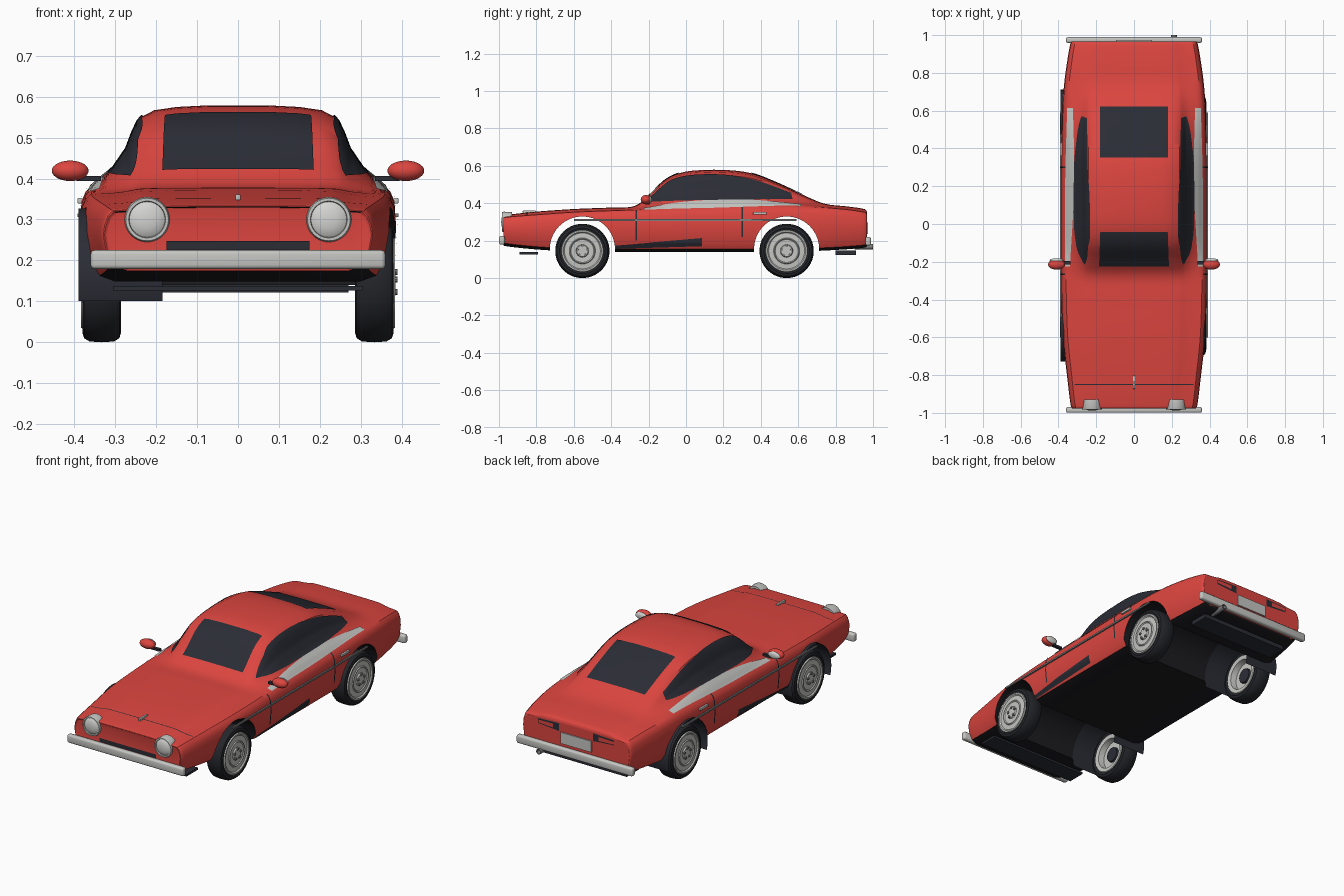
import bpy, bmesh
from math import pi, sin, cos, radians
from mathutils import Vector
from mathutils.bvhtree import BVHTree

cube = bpy.data.objects.get("Cube")
if cube:
    bpy.data.objects.remove(cube, do_unlink=True)


def material(name, rgb):
    m = bpy.data.materials.new(name)
    m.use_nodes = True
    m.diffuse_color = (*rgb, 1)
    m.node_tree.nodes["Principled BSDF"].inputs["Base Color"].default_value = (*rgb, 1)
    return m


RED = material("red paint", (0.72, 0.06, 0.05))
DARK = material("dark glass and trim", (0.024, 0.026, 0.036))
RUBBER = material("rubber", (0.018, 0.019, 0.024))
BLACK = material("black underside", (0.012, 0.012, 0.015))
CHROME = material("light metal", (0.56, 0.56, 0.54))
GREY = material("grey metal", (0.22, 0.22, 0.22))
LENS = material("pale lens", (0.66, 0.66, 0.64))


def finish(name, bm, *mats, angle=35):
    bmesh.ops.remove_doubles(bm, verts=bm.verts, dist=1e-5)
    me = bpy.data.meshes.new(name)
    bm.to_mesh(me)
    bm.free()
    for m in mats:
        me.materials.append(m)
    for p in me.polygons:
        p.use_smooth = True
    me.set_sharp_from_angle(angle=radians(angle))
    ob = bpy.data.objects.new(name, me)
    bpy.context.collection.objects.link(ob)
    return ob


def skin(rows, wrap=False, caps=False):
    """Bridge rows of points into a surface."""
    bm = bmesh.new()
    vs = [[bm.verts.new(p) for p in r] for r in rows]
    n = len(rows[0])
    for a, b in zip(vs, vs[1:]):
        for i in range(n if wrap else n - 1):
            j = (i + 1) % n
            bm.faces.new((a[i], a[j], b[j], b[i]))
    if caps:
        bm.faces.new(vs[0])
        bm.faces.new(vs[-1])
    bmesh.ops.remove_doubles(bm, verts=bm.verts, dist=1e-5)
    bmesh.ops.recalc_face_normals(bm, faces=bm.faces)
    return bm


def lathe(name, profile, loc, axis, mat, segs=40):
    """Turn (distance, radius) points around an axis."""
    rot = Vector((1, 0, 0)).rotation_difference(Vector(axis))
    rows = [[Vector(loc) + rot @ Vector((d, r * cos(2 * pi * k / segs), r * sin(2 * pi * k / segs)))
             for k in range(segs)] for d, r in profile]
    return finish(name, skin(rows, wrap=True), mat)


def box(name, loc, size, mat, bevel=0.0):
    bm = bmesh.new()
    bmesh.ops.create_cube(bm, size=1)
    for v in bm.verts:
        v.co = Vector(loc) + Vector(size) * v.co
    if bevel:
        bmesh.ops.bevel(bm, geom=bm.edges[:], offset=bevel, segments=3, profile=0.5, affect='EDGES')
    return finish(name, bm, mat)


def along(pts, t):
    """Smooth curve through points, t from 0 to 1."""
    s = t * (len(pts) - 1)
    i = min(int(s), len(pts) - 2)
    f = s - i
    p0, p1, p2, p3 = (Vector(pts[min(max(k, 0), len(pts) - 1)]) for k in range(i - 1, i + 3))
    return 0.5 * (2 * p1 + (p2 - p0) * f + (2 * p0 - 5 * p1 + 4 * p2 - p3) * f * f
                  + (3 * p1 - p0 - 3 * p2 + p3) * f ** 3)


# Body: stations of y, half width, bottom, shoulder, top
STATIONS = [
    (-0.972, 0.32, 0.18, 0.315, 0.328), (-0.96, 0.335, 0.17, 0.325, 0.337),
    (-0.8, 0.355, 0.153, 0.338, 0.355), (-0.6, 0.377, 0.142, 0.352, 0.369),
    (-0.4, 0.385, 0.14, 0.36, 0.377), (-0.28, 0.386, 0.14, 0.364, 0.384),
    (-0.2, 0.386, 0.14, 0.367, 0.44), (-0.11, 0.386, 0.14, 0.37, 0.525),
    (-0.02, 0.386, 0.14, 0.373, 0.565), (0.1, 0.386, 0.14, 0.375, 0.578),
    (0.24, 0.386, 0.14, 0.378, 0.576), (0.36, 0.386, 0.14, 0.38, 0.557),
    (0.5, 0.383, 0.14, 0.383, 0.502), (0.62, 0.379, 0.142, 0.382, 0.447),
    (0.74, 0.37, 0.147, 0.376, 0.398), (0.86, 0.354, 0.154, 0.366, 0.383),
    (0.95, 0.338, 0.162, 0.352, 0.37), (0.967, 0.328, 0.17, 0.342, 0.355)]
CABIN = [(0.34, 0.1), (0.305, 0.24), (0.272, 0.48), (0.257, 0.68), (0.24, 0.85),
         (0.205, 0.94), (0.15, 0.98), (0.07, 1.0)]


def section(y, w, zb, zs, zt):
    side = [(0.4 * w, zb), (0.82 * w, zb), (0.93 * w, zb + 0.015), (0.98 * w, zb + 0.05),
            (w, zb + 0.6 * (zs - zb)), (0.99 * w, zs - 0.035), (0.965 * w, zs - 0.012), (0.93 * w, zs)]
    side += [(x * w / 0.386, zs + f * (zt - zs)) for x, f in CABIN]
    return [(x, y, z) for x, z in side] + [(-x, y, z) for x, z in reversed(side)]


STEPS = 6 * (len(STATIONS) - 1)
bm = skin([section(*along(STATIONS, k / STEPS)) for k in range(STEPS + 1)], wrap=True, caps=True)
surface = BVHTree.FromBMesh(bm)
for f in bm.faces:
    f.material_index = 1 if f.normal.z < -0.5 else 0
body = finish("body", bm, RED, BLACK)

# Wheel arches cut right through the body
AXLES = {"front": -0.554, "rear": 0.538}
cutters = []
for end, y in AXLES.items():
    c = lathe(end + "_arch_cutter", [(-1, 0), (-1, 0.174), (1, 0.174), (1, 0)], (0, y, 0.155), (1, 0, 0), RED, 64)
    c.data.materials.append(DARK)
    for p in c.data.polygons:
        p.material_index = 1
    c.hide_render = True
    mod = body.modifiers.new("arch", 'BOOLEAN')
    mod.object = c
    mod.solver = 'EXACT'
    cutters.append(c)
bpy.context.view_layer.update()
cut = bpy.data.meshes.new_from_object(body.evaluated_get(bpy.context.evaluated_depsgraph_get()))
body.modifiers.clear()
body.data = cut
cut.set_sharp_from_angle(angle=radians(35))
for c in cutters:
    bpy.data.objects.remove(c, do_unlink=True)


def drape(name, low, high, axis, mat, side=1, n=28, m=8, lift=0.004):
    """Lay a thin plate between two outlines onto the body surface."""
    d = Vector([-side if i == axis else 0 for i in range(3)])
    rows = []
    for j in range(m + 1):
        row = []
        for i in range(n + 1):
            q = along(low, i / n).lerp(along(high, i / n), j / m)
            o = Vector((0, 0, 0))
            o[axis] = 2 * side
            o[(0, 1, 2)[axis == 0]], o[2 if axis != 2 else 1] = q
            hit = surface.ray_cast(o, d)
            if hit[0] is None:
                hit = surface.find_nearest(o + d * 1.65)
            row.append(hit[0] + hit[1] * lift)
        rows.append(row)
    bm = skin(rows)
    bm.normal_update()
    if sum((f.normal.dot(d) for f in bm.faces)) > 0:
        bmesh.ops.reverse_faces(bm, faces=bm.faces[:])
    return finish(name, bm, mat)


# Windscreen, rear window and bonnet seam
drape("windscreen", [(-0.185, -0.222), (0.185, -0.222)], [(-0.178, -0.04), (0.178, -0.04)], 2, DARK, m=16)
drape("rear_window", [(-0.18, 0.35), (0.18, 0.35)], [(-0.18, 0.62), (0.18, 0.62)], 2, DARK, m=16)
drape("bonnet_seam", [(-0.315, -0.852), (0.315, -0.852)], [(-0.315, -0.847), (0.315, -0.847)], 2, DARK, m=1, lift=0.002)
drape("grille", [(-0.175, 0.226), (0.175, 0.226)], [(-0.175, 0.247), (0.175, 0.247)], 1, DARK, -1)

WINDOW_LOW = [(-0.215, 0.405), (0, 0.412), (0.2, 0.416), (0.4, 0.418), (0.57, 0.42)]
WINDOW_HIGH = [(-0.2, 0.42), (-0.07, 0.525), (0.12, 0.552), (0.34, 0.53), (0.56, 0.453)]
for s, tag in ((1, "left"), (-1, "right")):
    # Side glass, waist band, door seams and sill
    drape(tag + "_side_window", WINDOW_LOW, WINDOW_HIGH, 0, DARK, s, n=40, m=12)
    drape(tag + "_waist_band", [(s * 0.363, -0.225), (s * 0.362, 0.2), (s * 0.352, 0.615)],
          [(s * 0.338, -0.225), (s * 0.314, 0.2), (s * 0.322, 0.615)], 2, CHROME, n=40)
    for y, z0, z1, part in ((-0.265, 0.2, 0.362, "front"), (0.3, 0.22, 0.378, "rear")):
        drape(f"{tag}_{part}_door_seam", [(y - 0.004, z0), (y - 0.004, z1)],
              [(y + 0.004, z0), (y + 0.004, z1)], 0, DARK, s, m=1)
    drape(tag + "_sill", [(-0.375, 0.158), (0.085, 0.172)], [(-0.375, 0.175), (0.085, 0.214)], 0, DARK, s)
    box(tag + "_side_trim", (s * 0.388, -0.005, 0.31), (0.008, 1.19, 0.009), GREY)
    box(tag + "_door_handle", (s * 0.386, 0.395, 0.346), (0.012, 0.072, 0.014), CHROME, 0.003)

    # Door mirror
    bm = bmesh.new()
    bmesh.ops.create_uvsphere(bm, u_segments=24, v_segments=14, radius=1)
    for v in bm.verts:
        v.co = Vector((s * 0.41, -0.214, 0.419)) + v.co * Vector((0.045, 0.028, 0.025))
    finish(tag + "_mirror", bm, RED)
    box(tag + "_mirror_arm", (s * 0.365, -0.205, 0.4), (0.06, 0.018, 0.012), DARK)
    bm = bmesh.new()
    bmesh.ops.create_uvsphere(bm, u_segments=20, v_segments=10, radius=1)
    for v in bm.verts:
        v.co = Vector((s * 0.41, -0.192, 0.419)) + v.co * Vector((0.037, 0.01, 0.02))
    finish(tag + "_mirror_glass", bm, LENS)

    # Headlamp and tail lamp
    lathe(tag + "_headlamp_ring", [(-0.045, 0.04), (-0.045, 0.052), (0, 0.055), (0.008, 0.052), (0.008, 0.045),
                                   (0, 0.043)], (s * 0.222, -0.975, 0.3), (0, -1, 0), CHROME)
    lathe(tag + "_headlamp_lens", [(0, 0.046), (0.006, 0.038), (0.011, 0.022), (0.013, 0)],
          (s * 0.222, -0.975, 0.3), (0, -1, 0), LENS)
    drape(tag + "_tail_lamp_surround", [(s * 0.105, 0.302), (s * 0.235, 0.312)],
          [(s * 0.105, 0.345), (s * 0.235, 0.34)], 1, DARK, 1)
    drape(tag + "_tail_lamp", [(s * 0.14, 0.313), (s * 0.235, 0.318)],
          [(s * 0.14, 0.335), (s * 0.235, 0.333)], 1, RED, 1, lift=0.007)

    # Wheels
    for end, y in AXLES.items():
        loc, ax, pre = (s * 0.333, y, 0.145), (s, 0, 0), f"{end}_{tag}_"
        lathe(pre + "tyre", [(-0.042, 0.108), (-0.047, 0.122), (-0.043, 0.135), (-0.03, 0.143), (0, 0.145),
                             (0.03, 0.143), (0.043, 0.135), (0.047, 0.122), (0.042, 0.108)], loc, ax, RUBBER, 56)
        lathe(pre + "rim", [(0.042, 0.113), (0.05, 0.11), (0.05, 0.102), (0.044, 0.096), (0.046, 0.07), (0.051, 0.066),
                            (0.046, 0.061), (0.045, 0.034), (0.052, 0.03), (0.052, 0)], loc, ax, CHROME, 48)
        lathe(pre + "inner_rim", [(-0.042, 0.11), (-0.046, 0.106), (-0.043, 0.085), (-0.01, 0.08), (-0.01, 0)],
              loc, ax, CHROME, 48)
        lathe(pre + "brake_hub", [(-0.01, 0.042), (-0.022, 0.04), (-0.022, 0)], loc, ax, DARK, 24)
        for k in range(5):
            a = 2 * pi * k / 5
            lathe(f"{pre}wheel_nut_{k + 1}", [(0.044, 0.008), (0.057, 0.007), (0.057, 0)],
                  (loc[0], y + 0.027 * sin(a), 0.145 + 0.027 * cos(a)), ax, GREY, 8)

# Arch liners: open sheets on the right side
for end, y in AXLES.items():
    arc = [radians(-18 + 216 * k / 36) for k in range(37)]
    finish(end + "_arch_liner", skin([[(x, y + 0.173 * cos(a), 0.154 + 0.173 * sin(a)) for a in arc]
                                      for x in (-0.39, -0.185)]), DARK)

# Bumpers, lips, exhaust, plate and bonnet ornament
box("front_bumper", (0, -0.984, 0.202), (0.72, 0.03, 0.046), CHROME, 0.01)
box("rear_bumper", (0, 0.974, 0.197), (0.72, 0.03, 0.046), CHROME, 0.01)
box("front_lip", (0, -0.84, 0.132), (0.61, 0.1, 0.012), DARK)
box("rear_skirt", (0, 0.855, 0.134), (0.54, 0.11, 0.024), DARK)
lathe("exhaust_pipe", [(-0.1, 0), (-0.1, 0.015), (0, 0.015), (0, 0.011), (-0.04, 0.011), (-0.04, 0)],
      (0.212, 1.0, 0.168), (0, 1, 0), GREY, 20)
box("rear_plate", (0, 0.969, 0.267), (0.19, 0.008, 0.062), CHROME)
box("bonnet_ornament", (0, -0.838, 0.354), (0.012, 0.07, 0.014), CHROME, 0.003)
